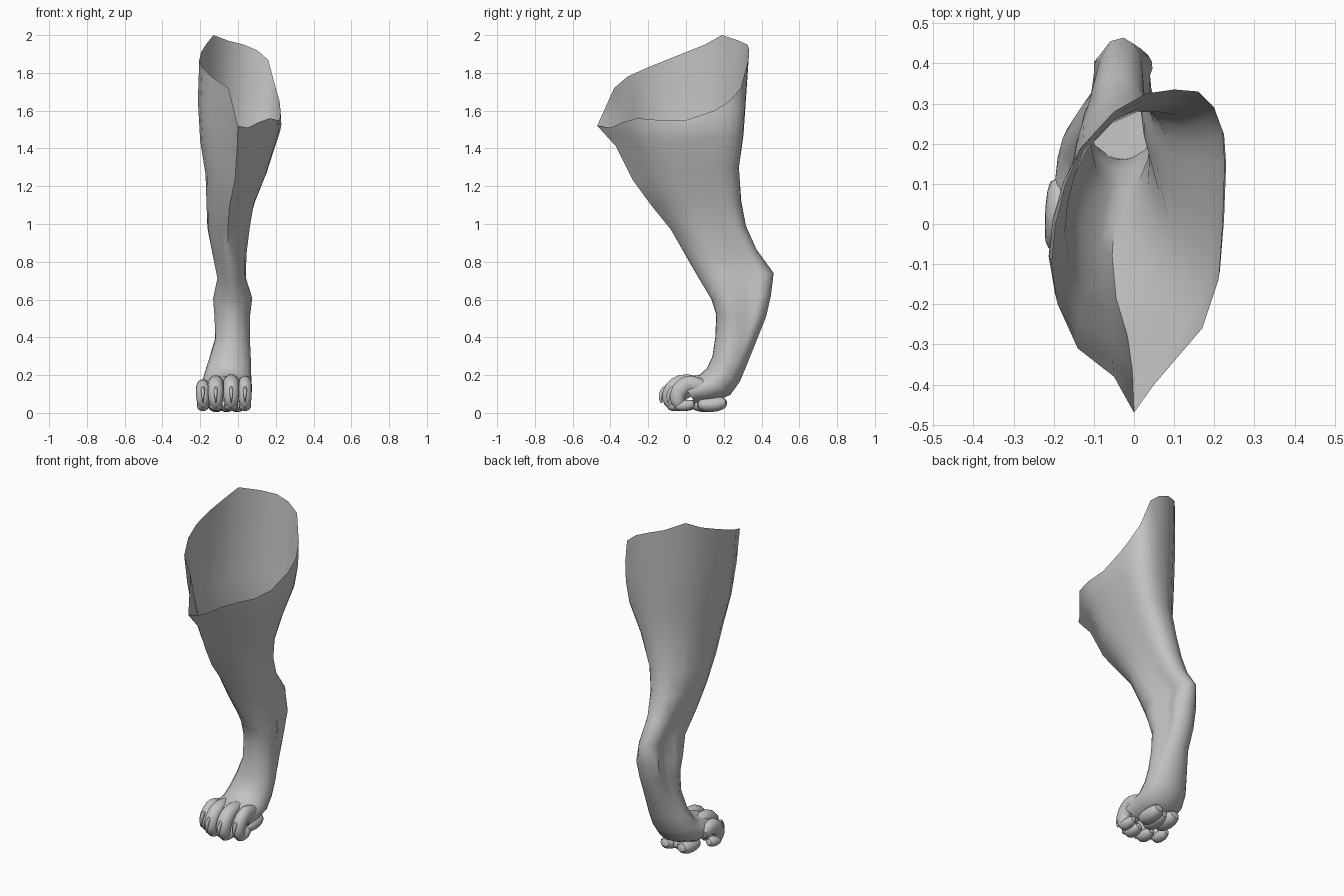
import bpy, bmesh, math
from mathutils import Vector

if "Cube" in bpy.data.objects:
    bpy.data.objects.remove(bpy.data.objects["Cube"], do_unlink=True)

grey = bpy.data.materials.new("plain grey")
grey.use_nodes = True
GREY = (0.55, 0.55, 0.55, 1)
grey.diffuse_color = GREY
grey.node_tree.nodes["Principled BSDF"].inputs["Base Color"].default_value = GREY


def loft(name, rings, cap_start=False, cap_end=True, angle=50, subdiv=0):
    """Skin a list of equally sized closed rings."""
    bm = bmesh.new()
    rows = [[bm.verts.new(p) for p in ring] for ring in rings]
    n = len(rows[0])
    for a, b in zip(rows, rows[1:]):
        for i in range(n):
            j = (i + 1) % n
            bm.faces.new((a[i], a[j], b[j], b[i]))
    if cap_start:
        bm.faces.new(rows[0])
    if cap_end:
        bm.faces.new(rows[-1])
    bmesh.ops.recalc_face_normals(bm, faces=bm.faces)
    mesh = bpy.data.meshes.new(name)
    bm.to_mesh(mesh)
    bm.free()
    mesh.materials.append(grey)
    ob = bpy.data.objects.new(name, mesh)
    bpy.context.collection.objects.link(ob)
    if subdiv:
        ob.modifiers.new("round", "SUBSURF").levels = subdiv
        ob.modifiers["round"].render_levels = subdiv
    bpy.ops.object.select_all(action="DESELECT")
    ob.select_set(True)
    bpy.context.view_layer.objects.active = ob
    bpy.ops.object.shade_smooth_by_angle(angle=math.radians(angle))
    return ob


def tube(name, path, sides=10, subdiv=1):
    """Tube in a side plane; path rows are x, y, z, half width, half depth."""
    rings = []
    for k, (x, y, z, w, d) in enumerate(path):
        p, q = path[max(k - 1, 0)], path[min(k + 1, len(path) - 1)]
        t = Vector((0, q[1] - p[1], q[2] - p[2])).normalized()
        up = Vector((0, -t.z, t.y))
        rings.append([Vector((x, y, z)) + Vector((w * math.cos(a), 0, 0)) + up * d * math.sin(a)
                      for a in (math.tau * i / sides for i in range(sides))])
    return loft(name, rings, True, True, 60, subdiv)


# Ragged open rim of the thigh, counterclockwise from the front point
rim = [Vector(p) for p in (
    (0, -.47, 1.52), (.05, -.4, 1.51), (.11, -.33, 1.54), (.17, -.26, 1.56),
    (.21, -.14, 1.55), (.22, 0, 1.55), (.225, .15, 1.6), (.22, .23, 1.65),
    (.2, .29, 1.72), (.16, .33, 1.87), (.1, .335, 1.92), (.03, .325, 1.95),
    (-.05, .28, 1.97), (-.13, .19, 2), (-.17, .1, 1.95), (-.195, 0, 1.91),
    (-.205, -.1, 1.87), (-.19, -.2, 1.83), (-.14, -.31, 1.78), (-.05, -.38, 1.72))]
unit = [Vector(((p.x - .01) / .215, (p.y + .067) / .403)) for p in rim]

# Sections: front y, z; back y, z; right x, left x; roundness; tendon groove
sections = [
    (-.37, 1.41, .305, 1.47, -.2, .212, 0, 0),
    (-.28, 1.23, .285, 1.3, -.172, .155, .2, 0),
    (-.185, 1.1, .297, 1.12, -.167, .09, .4, 0),
    (-.08, .97, .32, .99, -.166, .068, .6, .1),
    (.0, .83, .375, .865, -.142, .052, .8, .3),
    (.075, .7, .465, .74, -.115, .048, 1, .45),
    (.135, .6, .45, .62, -.14, .085, 1, .45),
    (.16, .52, .425, .51, -.132, .07, 1, .3),
    (.155, .4, .375, .385, -.125, .066, 1, .1),
    (.14, .3, .325, .26, -.155, .07, 1, 0),
    (.11, .235, .285, .165, -.18, .072, 1, 0),
    (.07, .2, .235, .095, -.192, .073, 1, 0),
    (.02, .195, .15, .06, -.2, .072, 1, 0),
    (-.03, .175, .05, .05, -.19, .065, 1, 0),
]


def section_ring(fy, fz, by, bz, xr, xl, roundness, groove):
    ring = []
    for u in unit:
        v = u.lerp(u.normalized(), roundness)
        back = (v.y + 1) / 2
        pinch = 1 - groove * math.exp(-((back - .64) / .17) ** 2)
        ring.append(Vector(((xr + xl) / 2 + v.x * (xl - xr) / 2 * pinch,
                            fy + (by - fy) * back, fz + (bz - fz) * back)))
    return ring


# Hollow leg shell from the rim down to the foot
rings = [section_ring(*s) for s in sections]
bulge = []
for p, q in zip(rim, rings[0]):
    m = p.lerp(q, .5)
    m.x *= 1.05
    bulge.append(m)
loft("leg", [rim, bulge] + rings, angle=45)

# Floor inside the hollow ankle
floor = section_ring(*sections[8])
centre = sum(floor, Vector()) / len(floor)
loft("ankle_floor", [[centre + (p - centre) * s for p in floor] for s in (.95, .5)])

# Toes, toe pads and claws: centre x, forward shift, height scale, half width
toes = [(-.186, .05, .84, .037), (-.118, .005, .97, .042),
        (-.036, 0, 1, .043), (.037, .04, .96, .037)]
for i, (x, fwd, h, w) in enumerate(toes, 1):
    tube(f"toe_{i}", [
        (x, .12, .13 * h, w * .8, .04), (x, .04, .157 * h, w, .05),
        (x, -.03 + fwd, .165 * h, w * 1.05, .05),
        (x, -.08 + fwd, .125 * h, w * 1.05, .052),
        (x, -.092 + fwd, .07, w, .045), (x, -.07 + fwd, .025, w * .75, .03)])
    tube(f"toe_pad_{i}", [
        (x, -.1 + fwd, .04, w * .5, .02), (x, -.075 + fwd, .037, w * .95, .032),
        (x, -.03 + fwd, .04, w * .95, .032), (x, .01 + fwd, .05, w * .5, .02)])
    tube(f"claw_{i}", [
        (x, -.1 + fwd, .135, .013, .02), (x, -.127 + fwd, .115, .011, .016),
        (x, -.138 + fwd, .08, .007, .01), (x, -.132 + fwd, .05, .002, .003)], 8, 1)

# Three-lobed main pad under the foot
for side, x, y in (("right", -.115, .13), ("middle", -.06, .1), ("left", -.005, .13)):
    tube(f"main_pad_{side}", [
        (x, y - .07, .05, .03, .025), (x, y - .04, .042, .05, .042),
        (x, y + .04, .045, .052, .045), (x, y + .09, .06, .03, .025)])
